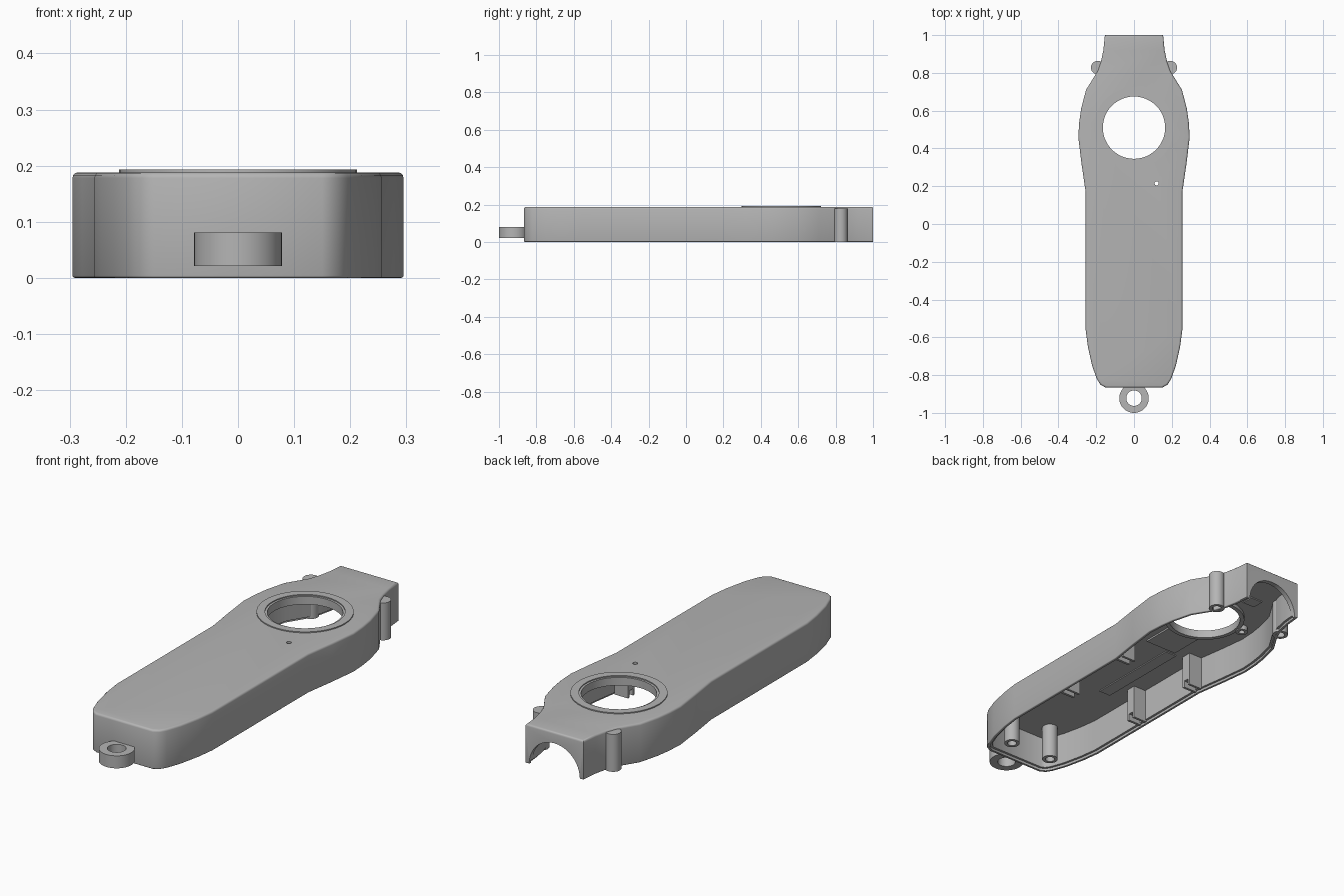
import bpy, bmesh, math
from mathutils import Vector, Matrix

cube = bpy.data.objects.get("Cube")
if cube:
    bpy.data.objects.remove(cube, do_unlink=True)

grey = bpy.data.materials.new("plain grey plastic")
grey.use_nodes = True
GREY = (0.46, 0.46, 0.46, 1)
grey.diffuse_color = GREY
grey.node_tree.nodes["Principled BSDF"].inputs["Base Color"].default_value = GREY


def finish(name, bm):
    bmesh.ops.recalc_face_normals(bm, faces=bm.faces)
    mesh = bpy.data.meshes.new(name)
    bm.to_mesh(mesh)
    bm.free()
    mesh.materials.append(grey)
    obj = bpy.data.objects.new(name, mesh)
    bpy.context.collection.objects.link(obj)
    return obj


def activate(obj):
    bpy.ops.object.select_all(action='DESELECT')
    obj.select_set(True)
    bpy.context.view_layer.objects.active = obj


def smooth(obj):
    activate(obj)
    bpy.ops.object.shade_smooth_by_angle(angle=math.radians(32))


def cut(obj, cutter):
    activate(obj)
    mod = obj.modifiers.new("cut", 'BOOLEAN')
    mod.operation, mod.solver, mod.object = 'DIFFERENCE', 'EXACT', cutter
    bpy.ops.object.modifier_apply(modifier=mod.name)
    bpy.data.objects.remove(cutter, do_unlink=True)


def prism(name, points, z0, z1, round_top=0, round_bottom=0):
    bm = bmesh.new()
    base = bm.faces.new([bm.verts.new((x, y, z0)) for x, y in points])
    ext = bmesh.ops.extrude_face_region(bm, geom=[base], use_keep_orig=True)
    for v in [g for g in ext["geom"] if isinstance(g, bmesh.types.BMVert)]:
        v.co.z = z1
    bmesh.ops.recalc_face_normals(bm, faces=bm.faces)
    for z, r in ((z1, round_top), (z0, round_bottom)):
        if r:
            rim = [e for e in bm.edges if all(abs(v.co.z - z) < 1e-5 for v in e.verts)]
            bmesh.ops.bevel(bm, geom=rim, offset=r, segments=3, profile=0.5, affect='EDGES')
    return finish(name, bm)


def box(name, x0, x1, y0, y1, z0, z1):
    return prism(name, [(x0, y0), (x1, y0), (x1, y1), (x0, y1)], z0, z1)


def lathe(name, profile, x, y, closed=False):
    bm = bmesh.new()
    vs = [bm.verts.new((r, 0, z)) for r, z in profile]
    pairs = list(zip(vs, vs[1:])) + ([(vs[-1], vs[0])] if closed else [])
    edges = [bm.edges.new(p) for p in pairs]
    bmesh.ops.spin(bm, geom=vs + edges, cent=(0, 0, 0), axis=(0, 0, 1),
                   angle=math.tau, steps=48)
    bmesh.ops.remove_doubles(bm, verts=bm.verts, dist=1e-5)
    bmesh.ops.translate(bm, verts=bm.verts, vec=(x, y, 0))
    return finish(name, bm)


def rod(name, radius, x, y, z0, z1):
    return lathe(name, [(0, z0), (radius, z0), (radius, z1), (0, z1)], x, y)


def ring(name, inner, outer, x, y, z0, z1):
    obj = lathe(name, [(inner, z0), (outer, z0), (outer, z1), (inner, z1)], x, y, True)
    smooth(obj)
    return obj


def inset(points, d):
    # Moves a counter-clockwise outline inward by a constant distance
    out = []
    for i, p in enumerate(points):
        p, a, b = Vector(p), Vector(points[i - 1]), Vector(points[(i + 1) % len(points)])
        u, v = (p - a).normalized(), (b - p).normalized()
        n1, n2 = Vector((-u.y, u.x)), Vector((-v.y, v.x))
        out.append(tuple(p + (n1 + n2) * d / (1 + n1.dot(n2))))
    return out


# Body outline, right half from front to back, then mirrored
half = [(.15, -.866), (.178, -.85), (.196, -.822), (.222, -.75), (.244, -.65), (.256, -.56),
        (.256, .17), (.278, .32), (.295, .46), (.29, .54), (.28, .61), (.254, .71),
        (.192, .81), (.175, .86), (.162, .92), (.154, 1)]
outline = half + [(-x, y) for x, y in reversed(half)]
HEIGHT, CEILING, HOLE_Y = .188, .168, .51

# Hollow shell with a stepped lip, open underneath
shell = prism("shell", outline, 0, HEIGHT, .01, .004)
cut(shell, prism("cavity_cutter", inset(outline, .024), -.1, CEILING))
cut(shell, prism("lip_cutter", inset(outline, .013), -.1, .012))

# Round window, pin hole and the arch in the back wall
cut(shell, rod("window_cutter", .165, 0, HOLE_Y, .1, .3))
cut(shell, rod("pin_hole_cutter", .011, .12, .215, .1, .3))
arch = rod("arch_cutter", .135, 0, 0, -.1, .1)
arch.data.transform(Matrix.Translation((0, 1, 0)) @ Matrix.Rotation(math.pi / 2, 4, 'X'))
cut(shell, arch)
smooth(shell)

# Raised ring above and collar below the window
ring("window_ring", .175, .212, 0, HOLE_Y, .18, .193)
ring("window_collar", .165, .185, 0, HOLE_Y, .15, .175)

# Loop at the front end
ring("front_loop", .041, .078, 0, -.922, .021, .081)

# Screw bosses with blind holes, and clip posts with a notch
for side, s in (("left", 1), ("right", -1)):
    for place, x, y, top in (("front", .115, -.745, .175), ("back", .192, .828, .18)):
        boss = lathe(f"{place}_{side}_screw_boss",
                     [(0, .1), (.021, .1), (.021, 0), (.036, 0), (.036, top), (0, top)], s * x, y)
        smooth(boss)
    for place, y in (("front", -.22), ("middle", .18)):
        x0, x1 = sorted((s * .165, s * .238))
        box(f"{place}_{side}_post", x0, x1, y - .025, y + .025, .035, .175)
        for k in (-1, 1):
            box(f"{place}_{side}_post_prong", x0, x1, y + k * .019 - .006, y + k * .019 + .006, .003, .04)

# Thin plates and a small socket under the top panel
box("long_plate", -.13, -.068, -.33, .15, CEILING - .005, CEILING + .003)
box("window_plate", -.105, .065, .17, .34, CEILING - .008, CEILING + .003)
box("back_plate", -.115, -.05, .73, .79, CEILING - .005, CEILING + .003)
ring("small_socket", .014, .028, -.2, .54, .145, .172)
